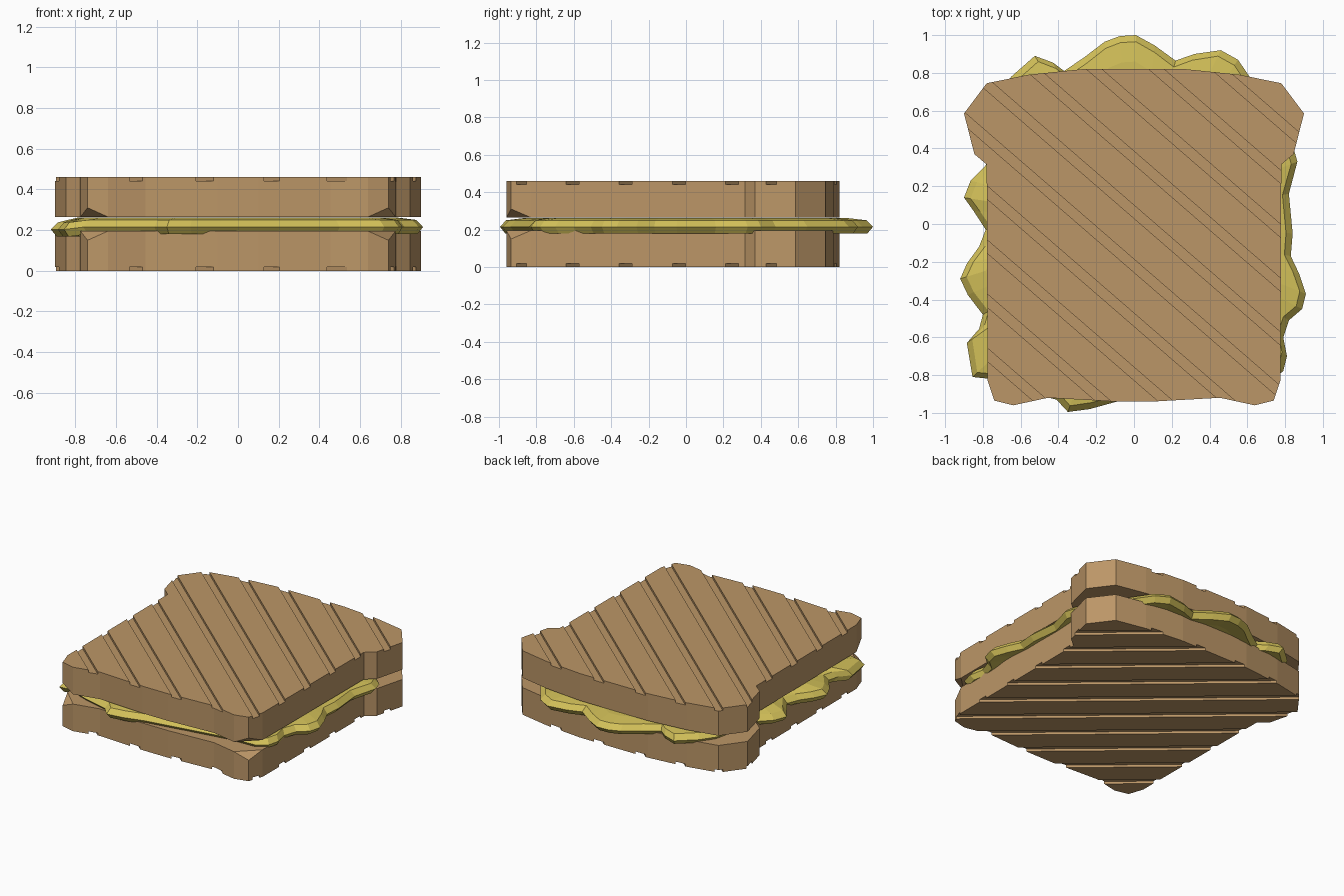
import bpy, bmesh
from mathutils import Vector

cube = bpy.data.objects.get("Cube")
if cube:
    bpy.data.objects.remove(cube, do_unlink=True)


def material(name, rgb):
    m = bpy.data.materials.new(name)
    m.use_nodes = True
    m.diffuse_color = (*rgb, 1)
    m.node_tree.nodes["Principled BSDF"].inputs["Base Color"].default_value = (*rgb, 1)
    return m


toast = material("toast_brown", (0.50, 0.305, 0.135))
cheese = material("cheese_yellow", (0.65, 0.53, 0.10))


def finish(name, bm, mat):
    bmesh.ops.recalc_face_normals(bm, faces=bm.faces[:])
    me = bpy.data.meshes.new(name)
    bm.to_mesh(me)
    bm.free()
    me.materials.append(mat)
    ob = bpy.data.objects.new(name, me)
    bpy.context.collection.objects.link(ob)
    return ob


# Right half of the slice outline, back to front, mirrored to the left
HALF = [(0.27, 0.82), (0.56, 0.79), (0.78, 0.745), (0.90, 0.585), (0.845, 0.37),
        (0.78, 0.315), (0.775, -0.83), (0.74, -0.935), (0.64, -0.96), (0.455, -0.92),
        (0.1, -0.94)]
OUTLINE = HALF + [(-x, y) for x, y in reversed(HALF)]
CORNERS = [7, len(OUTLINE) - 8]

# Diagonal grill grooves
NORMAL = Vector((0.655, 0.756, 0)).normalized()
GROOVES = [-0.383 + 0.216 * k for k in range(-3, 7)]
HALF_WIDTH, DEPTH = 0.026, 0.018


def bread_slice(name, z_inner, z_outer):
    up = 1 if z_outer > z_inner else -1
    z_groove = z_outer - up * DEPTH
    bm = bmesh.new()
    inner = [bm.verts.new((x, y, z_inner)) for x, y in OUTLINE]
    outer = [bm.verts.new((x, y, z_groove)) for x, y in OUTLINE]
    n = len(OUTLINE)
    caps = [bm.faces.new(inner), bm.faces.new(outer)]
    for i in range(n):
        j = (i + 1) % n
        bm.faces.new((inner[i], inner[j], outer[j], outer[i]))
    # Worn inner corners at the front
    for c in CORNERS:
        bmesh.ops.connect_verts(bm, verts=[inner[c - 1], inner[c + 1]])
        inner[c].co.z += up * 0.045
    bmesh.ops.triangulate(bm, faces=[f for f in bm.faces if len(f.verts) > 4])
    # Cut along the groove edges, then raise the ridges between them
    for g in GROOVES:
        for side in (-HALF_WIDTH, HALF_WIDTH):
            bmesh.ops.bisect_plane(bm, geom=bm.verts[:] + bm.edges[:] + bm.faces[:],
                                   dist=1e-5, plane_co=NORMAL * (g + side), plane_no=NORMAL)
    ridges = []
    for f in bm.faces:
        if all(abs(v.co.z - z_groove) < 1e-4 for v in f.verts):
            d = f.calc_center_median().dot(NORMAL)
            if min(abs(d - g) for g in GROOVES) > HALF_WIDTH:
                ridges.append(f)
    new = bmesh.ops.extrude_face_region(bm, geom=ridges)["geom"]
    for v in new:
        if isinstance(v, bmesh.types.BMVert):
            v.co.z = z_outer
    old = [f for f in ridges if f.is_valid]
    if old:
        bmesh.ops.delete(bm, geom=old, context='FACES')
    return finish(name, bm, toast)


bread_slice("bottom_bread", 0.195, 0.0)
bread_slice("top_bread", 0.265, 0.46)

# Wavy filling rim, clockwise from the back left
RIM = [(-0.65, 0.78), (-0.525, 0.89), (-0.43, 0.855), (-0.37, 0.81), (-0.26, 0.885),
       (-0.155, 0.965), (-0.075, 0.995), (0.01, 1.0), (0.11, 0.945), (0.22, 0.865),
       (0.32, 0.90), (0.46, 0.92), (0.55, 0.87), (0.605, 0.79), (0.70, 0.65),
       (0.76, 0.48), (0.845, 0.40), (0.865, 0.33), (0.82, 0.16), (0.84, -0.05),
       (0.83, -0.17), (0.875, -0.265), (0.91, -0.37), (0.89, -0.45), (0.82, -0.51),
       (0.79, -0.60), (0.81, -0.70), (0.79, -0.78), (0.72, -0.83), (0.50, -0.84),
       (0.20, -0.89), (-0.09, -0.94), (-0.235, -0.98), (-0.35, -0.995), (-0.41, -0.93),
       (-0.60, -0.88), (-0.76, -0.82), (-0.855, -0.81), (-0.885, -0.63), (-0.82, -0.555),
       (-0.80, -0.48), (-0.88, -0.375), (-0.92, -0.29), (-0.885, -0.21), (-0.82, -0.12),
       (-0.785, -0.03), (-0.85, 0.07), (-0.90, 0.14), (-0.865, 0.23), (-0.785, 0.31),
       (-0.76, 0.50), (-0.72, 0.68)]

# Cross-section of the filling edge: inset from the rim, height
SECTION = [(0.14, 0.262), (0.035, 0.25), (0.0, 0.215), (0.03, 0.18), (0.14, 0.196)]

bm = bmesh.new()
rings = []
for inset, z in SECTION:
    ring = []
    for x, y in RIM:
        p = Vector((x, y))
        q = p * (1 - inset / p.length)
        droop = 0.012 if x < -0.78 and inset < 0.1 else 0
        ring.append(bm.verts.new((q.x, q.y, z - droop)))
    rings.append(ring)
for a, b in zip(rings, rings[1:]):
    for i in range(len(RIM)):
        j = (i + 1) % len(RIM)
        bm.faces.new((a[i], a[j], b[j], b[i]))
bm.faces.new(rings[0])
bm.faces.new(rings[-1])
finish("cheese_filling", bm, cheese)
